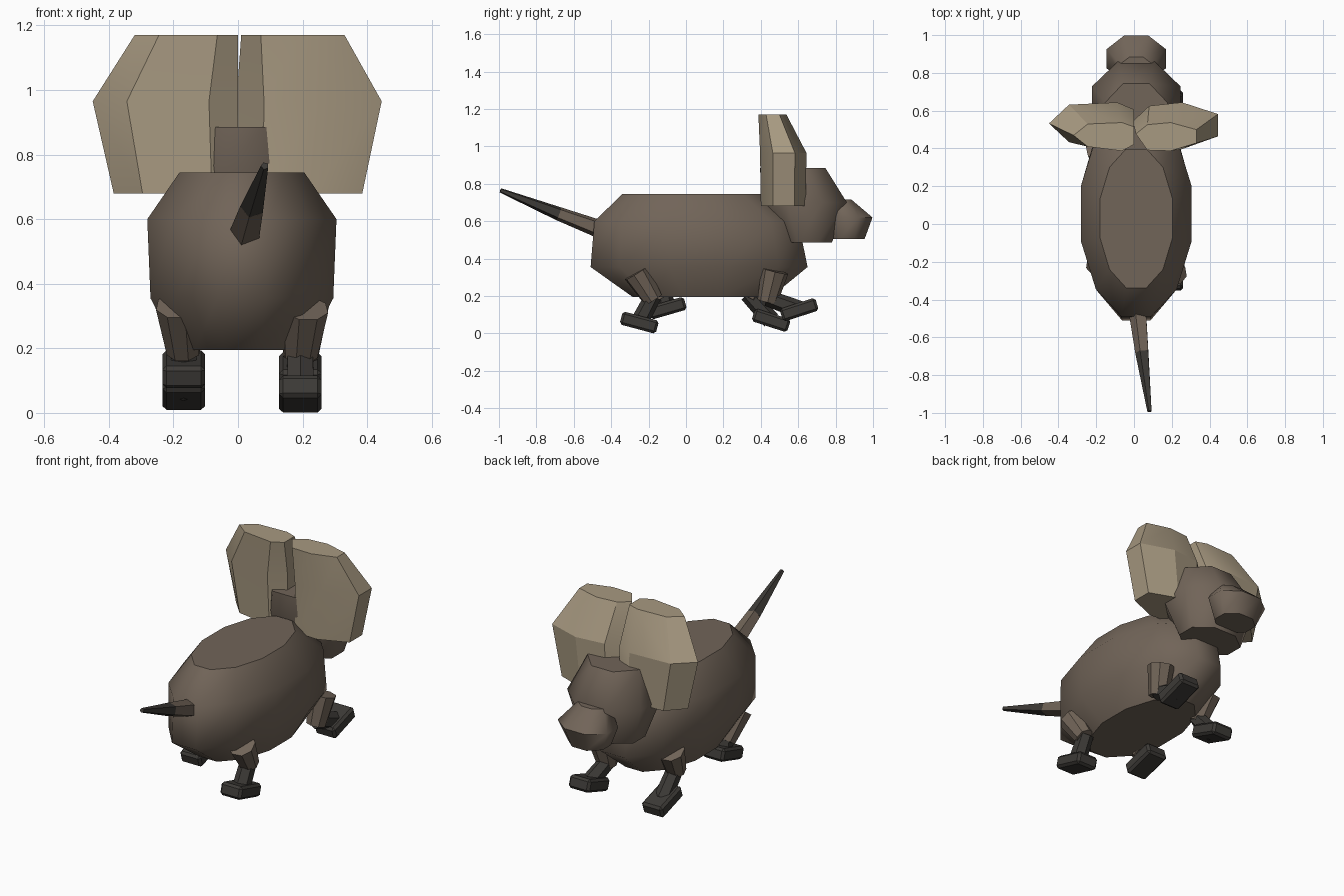
import bpy
import bmesh
import math
from mathutils import Vector, Matrix

cube = bpy.data.objects.get("Cube")
if cube:
    bpy.data.objects.remove(cube, do_unlink=True)


def material(name, rgb):
    mat = bpy.data.materials.new(name)
    mat.use_nodes = True
    mat.diffuse_color = (*rgb, 1)
    mat.node_tree.nodes["Principled BSDF"].inputs["Base Color"].default_value = (*rgb, 1)
    return mat


BROWN = material("brown fur", (0.165, 0.128, 0.098))
TAN = material("tan ear", (0.39, 0.32, 0.22))
DARK = material("dark fur", (0.047, 0.043, 0.038))


def finish(name, bm, mat, angle):
    bmesh.ops.recalc_face_normals(bm, faces=bm.faces[:])
    mesh = bpy.data.meshes.new(name)
    bm.to_mesh(mesh)
    bm.free()
    mesh.materials.append(mat)
    obj = bpy.data.objects.new(name, mesh)
    bpy.context.collection.objects.link(obj)
    bpy.ops.object.select_all(action="DESELECT")
    obj.select_set(True)
    bpy.context.view_layer.objects.active = obj
    bpy.ops.object.shade_smooth_by_angle(angle=math.radians(angle))
    return obj


def skin(name, rings, mat, angle):
    """Bridge rings of points, closing both ends with sharp-edged caps."""
    bm = bmesh.new()
    loops = [[bm.verts.new(p) for p in ring] for ring in rings]
    n = len(loops[0])
    for a, b in zip(loops, loops[1:]):
        for i in range(n):
            j = (i + 1) % n
            bm.faces.new((a[i], a[j], b[j], b[i]))
    for loop in (loops[0], loops[-1]):
        for edge in bm.faces.new(loop).edges:
            edge.smooth = False
    return finish(name, bm, mat, angle)


def polygon(n):
    """Regular polygon with flat sides towards x and y, one unit to each flat."""
    r = 1 / math.cos(math.pi / n)
    turns = [2 * math.pi * (i + 0.5) / n for i in range(n)]
    return [(r * math.cos(t), r * math.sin(t)) for t in turns]


def stack(name, outline, rings, mat, angle=60):
    """Rings are (centre x, centre y, z, half width, half depth)."""
    skin(name, [[(cx + u * w, cy + v * d, z) for u, v in outline]
                for cx, cy, z, w, d in rings], mat, angle)


def tube(name, points, radii, mat, n=6):
    points = [Vector(p) for p in points]
    turn = (points[-1] - points[0]).to_track_quat("Z", "Y")
    skin(name, [[p + turn @ Vector((u * r, v * r, 0)) for u, v in polygon(n)]
                for p, r in zip(points, radii)], mat, 40)


# Body, head and snout
stack("body", polygon(12), [
    (0.012, 0.085, 0.195, 0.20, 0.37),
    (0.012, 0.07, 0.355, 0.283, 0.58),
    (0.012, 0.055, 0.60, 0.293, 0.545),
    (0.012, 0.03, 0.745, 0.193, 0.37)], BROWN)
stack("head", polygon(8), [
    (0.012, 0.65, 0.485, 0.17, 0.13),
    (0.012, 0.635, 0.70, 0.235, 0.225),
    (0.012, 0.57, 0.885, 0.165, 0.175)], BROWN)
stack("snout", polygon(8), [
    (0.012, 0.86, 0.505, 0.11, 0.095),
    (0.012, 0.875, 0.62, 0.157, 0.122),
    (0.012, 0.82, 0.715, 0.085, 0.065)], BROWN)

# Ears
left_outline = [(1, -0.45), (1, 0.5), (0.15, 1), (-0.62, 0.85),
                (-1, 0.2), (-0.62, -0.95), (0.15, -1)]
right_outline = [(-1, 0.1), (-0.53, 0.9), (0.6, 1), (1, 0.7),
                 (1, -0.55), (0.6, -1), (-0.53, -0.7)]
stack("left_ear", left_outline, [
    (0.195, 0.52, 0.68, 0.19, 0.12),
    (0.22, 0.52, 0.965, 0.225, 0.124),
    (0.17, 0.462, 1.17, 0.16, 0.075)], TAN, 25)
stack("right_ear", right_outline, [
    (-0.195, 0.52, 0.68, 0.19, 0.12),
    (-0.225, 0.52, 0.965, 0.225, 0.124),
    (-0.16, 0.462, 1.17, 0.16, 0.075)], TAN, 25)

# Tail
tube("tail_base", [(0.02, -0.44, 0.55), (0.045, -0.68, 0.64)], [0.042, 0.031], BROWN, 5)
tube("tail_tip", [(0.045, -0.68, 0.64), (0.083, -0.992, 0.765)], [0.031, 0.01], DARK, 5)


# Legs: hip, ankle and foot positions as (y, z), with the foot pitch
def leg(name, x, hip, ankle, foot, pitch):
    side = math.copysign(1, x)
    tube(name + "_thigh", [(x + side * 0.015, *hip), (x, *ankle)],
         [0.068, 0.05], BROWN, 8)
    tube(name + "_shank", [(x, ankle[0], ankle[1] + 0.02), (x, *foot)],
         [0.038, 0.042], DARK, 6)
    bm = bmesh.new()
    bmesh.ops.create_cube(bm, size=1)
    bmesh.ops.scale(bm, verts=bm.verts[:], vec=(0.132, 0.2, 0.072))
    bmesh.ops.bevel(bm, geom=bm.edges[:], offset=0.013, segments=1, affect="EDGES")
    bmesh.ops.transform(bm, verts=bm.verts[:], matrix=Matrix.Translation((x, *foot))
                        @ Matrix.Rotation(math.radians(pitch), 4, "X"))
    finish(name + "_foot", bm, DARK, 25)


leg("left_hind", 0.193, (-0.265, 0.325), (-0.175, 0.18), (-0.25, 0.058), -15)
leg("left_front", 0.193, (0.475, 0.335), (0.435, 0.17), (0.605, 0.127), 18)
leg("right_hind", -0.168, (-0.22, 0.335), (-0.12, 0.19), (-0.1, 0.135), 16)
leg("right_front", -0.168, (0.40, 0.335), (0.33, 0.19), (0.455, 0.07), -18)
